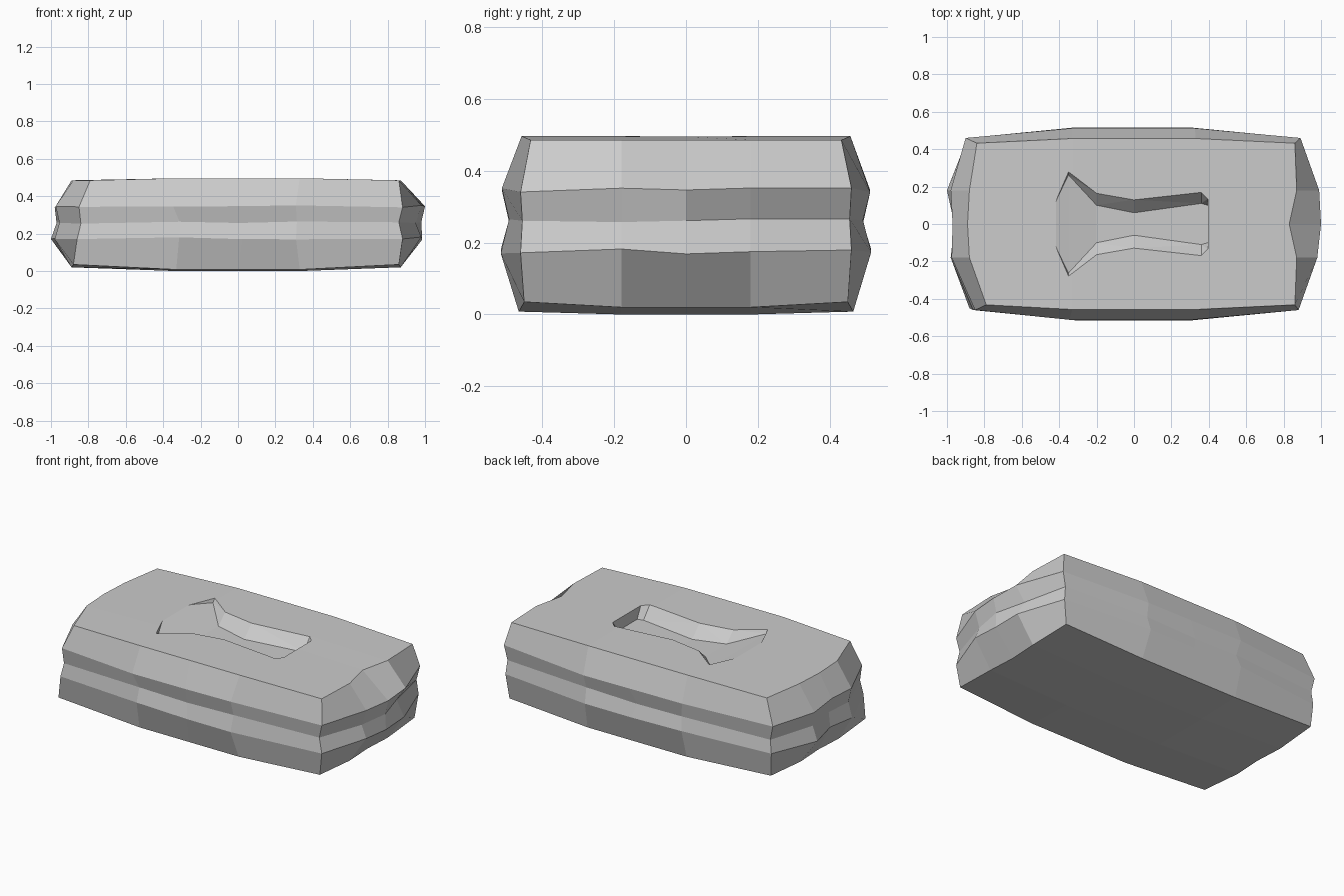
import bpy, bmesh, random

if "Cube" in bpy.data.objects:
    bpy.data.objects.remove(bpy.data.objects["Cube"])

random.seed(4)


def add_object(name, bm):
    bmesh.ops.recalc_face_normals(bm, faces=bm.faces)
    mesh = bpy.data.meshes.new(name)
    bm.to_mesh(mesh)
    bm.free()
    ob = bpy.data.objects.new(name, mesh)
    bpy.context.collection.objects.link(ob)
    return ob


# Rough stone block: a 4x4x4 cage shaped by level (k), column (i) and row (j)
XS = [-0.87, -0.33, 0.0, 0.33, 0.88]
YS = [-0.46, -0.18, 0.0, 0.18, 0.46]
ZS = [0.03, 0.175, 0.26, 0.345, 0.485]
LEFT = [[-0.88, -0.89, -0.88, -0.89, -0.88],
        [-0.86, -0.98, -0.96, -1.0, -0.89],
        [-0.84, -0.955, -0.95, -0.97, -0.88],
        [-0.85, -0.975, -0.97, -0.98, -0.90],
        [-0.79, -0.88, -0.89, -0.88, -0.84]]
RIGHT = [[0.86, 0.87, 0.86, 0.87, 0.86],
         [0.88, 0.98, 0.985, 0.98, 0.88],
         [0.86, 0.95, 0.98, 0.93, 0.87],
         [0.88, 0.98, 1.0, 0.99, 0.89],
         [0.86, 0.87, 0.83, 0.87, 0.86]]
SIDE_MID = [0.465, 0.515, 0.492, 0.512, 0.457]
SIDE_CORNER = [0.45, 0.46, 0.455, 0.46, 0.432]

bm = bmesh.new()
bmesh.ops.create_cube(bm, size=4)
bmesh.ops.subdivide_edges(bm, edges=bm.edges[:], cuts=3, use_grid_fill=True)
for v in bm.verts:
    i, j, k = (round(c) + 2 for c in v.co)
    x, y, z = XS[i], YS[j], ZS[k]
    end, side = i in (0, 4), j in (0, 4)
    if end:
        x = (LEFT if i == 0 else RIGHT)[k][j]
    if side:
        y = (SIDE_CORNER if end else SIDE_MID)[k] * (1 if j == 4 else -1)
    if k == 4 and not end:
        z = 0.496
    if k == 0:
        z = 0.035 if end and side else 0.02 if end or side else 0.0
        if side and not end:
            z = 0.008
    if k in (1, 2, 3):
        z += random.uniform(-0.008, 0.008)
        if not end:
            x += random.uniform(-0.025, 0.025)
    v.co = (x, y, z)
stone = add_object("stone_block", bm)

# Cutter for the axe-shaped hollow: x, half width at rim, half width at floor, depth
SECTIONS = [(-0.42, 0.12, 0.11, 0.0), (-0.35, 0.28, 0.262, 0.02),
            (-0.2, 0.165, 0.10, 0.06), (0.0, 0.13, 0.06, 0.07),
            (0.36, 0.17, 0.11, 0.07), (0.395, 0.135, 0.10, 0.07)]
bm = bmesh.new()
rings = []
for x, rim, floor, depth in SECTIONS:
    pts = [(-rim, 0.6), (-rim, 0.497), (-floor, 0.495 - depth),
           (floor, 0.495 - depth), (rim, 0.497), (rim, 0.6)]
    rings.append([bm.verts.new((x, y, z)) for y, z in pts])
for a, b in zip(rings, rings[1:]):
    for n in range(6):
        m = (n + 1) % 6
        bm.faces.new((a[n], a[m], b[m], b[n]))
bm.faces.new(rings[0])
bm.faces.new(rings[-1])
bmesh.ops.triangulate(bm, faces=bm.faces[:])
cutter = add_object("hollow_cutter", bm)
cutter.hide_render = True
cutter.hide_viewport = False
cutter.display_type = 'WIRE'

# Carve the hollow into the top
cut = stone.modifiers.new("hollow", 'BOOLEAN')
cut.operation = 'DIFFERENCE'
cut.solver = 'EXACT'
cut.object = cutter
